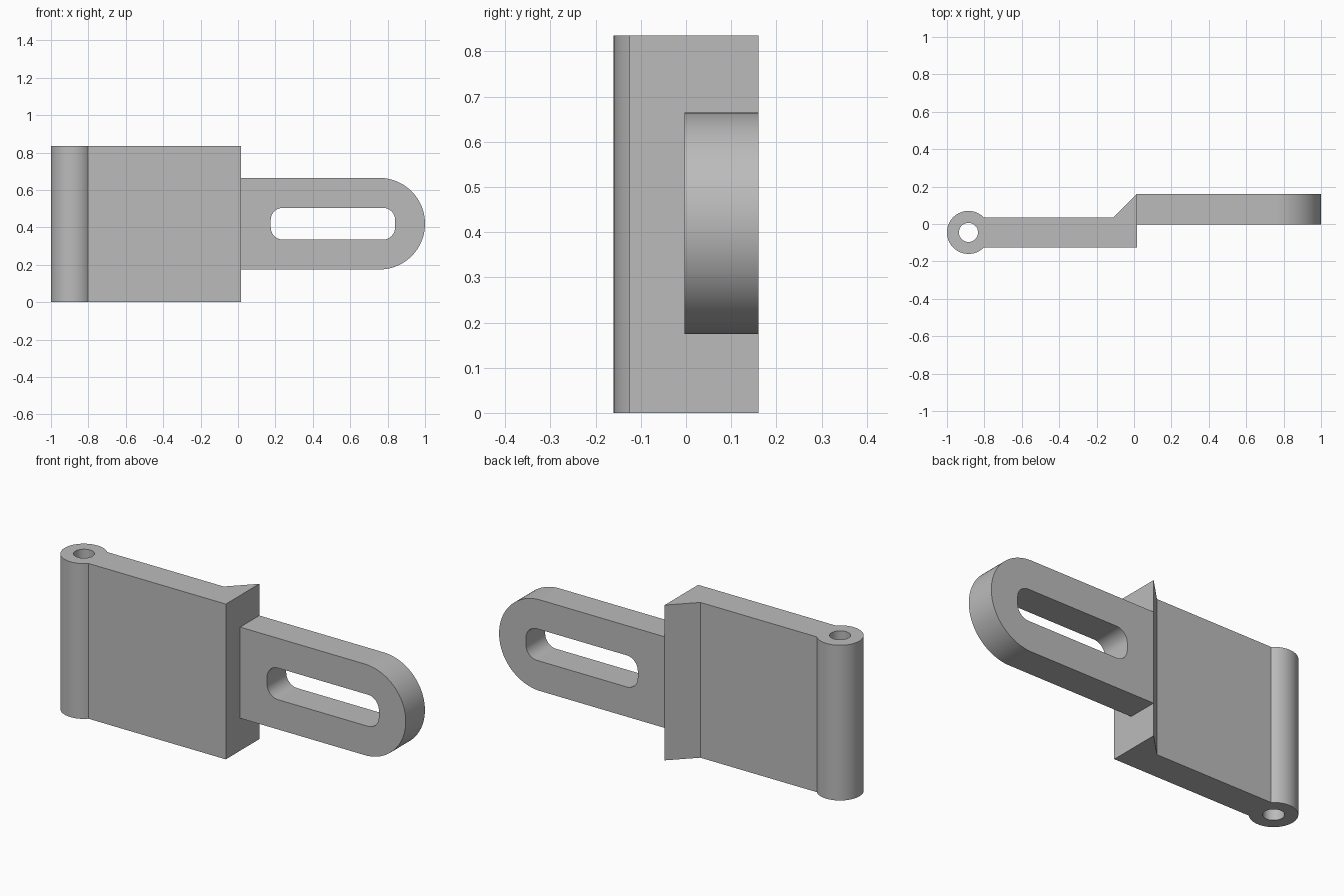
import bpy, bmesh
from math import sin, cos, pi, asin
from mathutils import Matrix, Vector

cube = bpy.data.objects.get("Cube")
if cube:
    bpy.data.objects.remove(cube, do_unlink=True)

GREY = (0.5, 0.5, 0.5, 1.0)
metal = bpy.data.materials.new("plain grey metal")
metal.use_nodes = True
metal.diffuse_color = GREY
metal.node_tree.nodes["Principled BSDF"].inputs["Base Color"].default_value = GREY


def arc(cx, cy, r, start, end, steps):
    """Points along a circular arc, both ends included."""
    angles = [start + (end - start) * i / steps for i in range(steps + 1)]
    return [(cx + r * cos(a), cy + r * sin(a)) for a in angles]


def rounded_slot(x0, x1, y0, y1, r):
    """Rectangle outline with rounded corners."""
    corners = [(x1 - r, y1 - r), (x0 + r, y1 - r), (x0 + r, y0 + r), (x1 - r, y0 + r)]
    return [p for i, (cx, cy) in enumerate(corners)
            for p in arc(cx, cy, r, i * pi / 2, (i + 1) * pi / 2, 10)]


def extrude_profile(name, loops, depth, matrix):
    """Fill an outline with its holes, then extrude it along local z."""
    bm = bmesh.new()
    for loop in loops:
        verts = [bm.verts.new((x, y, 0)) for x, y in loop]
        for a, b in zip(verts, verts[1:] + verts[:1]):
            bm.edges.new((a, b))
    bmesh.ops.triangle_fill(bm, use_beauty=True, edges=bm.edges[:], normal=(0, 0, 1))
    result = bmesh.ops.extrude_face_region(bm, geom=bm.faces[:], use_keep_orig=True)
    top = [v for v in result["geom"] if isinstance(v, bmesh.types.BMVert)]
    bmesh.ops.translate(bm, verts=top, vec=(0, 0, depth))
    bmesh.ops.transform(bm, matrix=matrix, verts=bm.verts[:])
    bmesh.ops.recalc_face_normals(bm, faces=bm.faces[:])
    mesh = bpy.data.meshes.new(name)
    bm.to_mesh(mesh)
    bm.free()
    mesh.materials.append(metal)
    obj = bpy.data.objects.new(name, mesh)
    bpy.context.collection.objects.link(obj)
    bpy.ops.object.select_all(action="DESELECT")
    obj.select_set(True)
    bpy.context.view_layer.objects.active = obj
    bpy.ops.object.shade_smooth_by_angle(angle=pi / 6)
    return obj


# Hinge leaf: pin barrel, flat plate and sloped shoulder in one profile
HEIGHT = 0.835
BX, BY, BR = -0.885, -0.045, 0.115
half_plate = 0.08
join = asin(half_plate / BR)
leaf = arc(BX, BY, BR, join, 2 * pi - join, 64)
leaf += [(0.015, BY - half_plate), (0.015, 0.16), (-0.11, BY + half_plate)]
pin_hole = arc(BX, BY, 0.051, 0, 2 * pi, 48)[:-1]
extrude_profile("hinge_leaf", [leaf, pin_hole], HEIGHT, Matrix.Identity(4))

# Slotted arm: upright plate with a round end, extruded from back to front
MID, AR = HEIGHT / 2 + 0.002, 0.245
arm = arc(1 - AR, MID, AR, -pi / 2, pi / 2, 48)
arm += [(0.015, MID + AR), (0.015, MID - AR)]
slot = rounded_slot(0.175, 0.84, MID - 0.085, MID + 0.085, 0.065)
upright = Matrix.Translation(Vector((0, 0.16, 0))) @ Matrix.Rotation(pi / 2, 4, "X")
extrude_profile("slotted_arm", [arm, slot], 0.163, upright)
